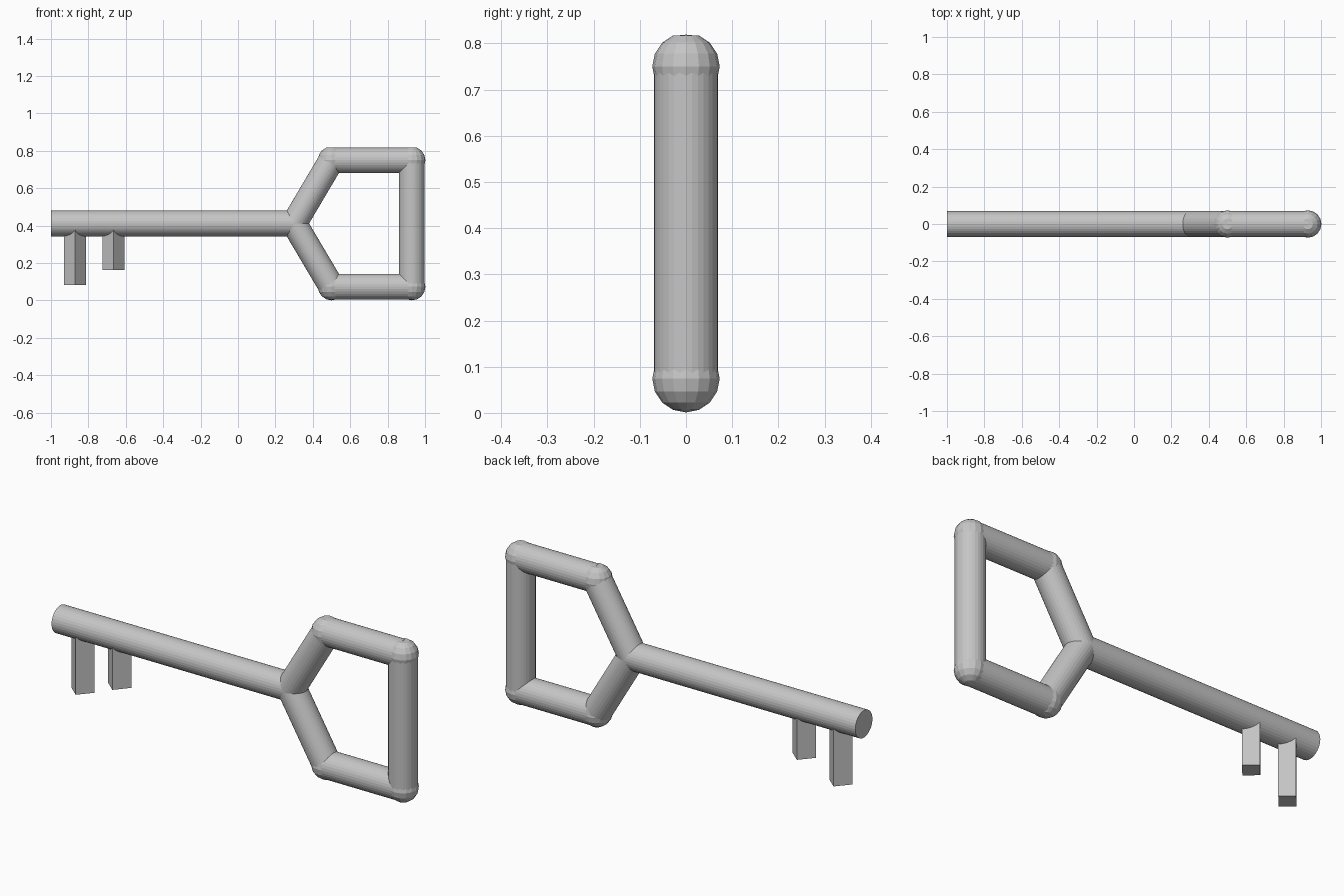
import bpy, bmesh
from math import radians
from mathutils import Vector, Matrix

cube = bpy.data.objects.get("Cube")
if cube:
    bpy.data.objects.remove(cube, do_unlink=True)

metal = bpy.data.materials.new("grey_metal")
metal.use_nodes = True
GREY = (0.56, 0.56, 0.56, 1)
metal.diffuse_color = GREY
metal.node_tree.nodes["Principled BSDF"].inputs["Base Color"].default_value = GREY

TUBE, BALL = 0.069, 0.073
MID = 0.412


def finish(name, bm):
    mesh = bpy.data.meshes.new(name)
    bm.to_mesh(mesh)
    bm.free()
    mesh.materials.append(metal)
    obj = bpy.data.objects.new(name, mesh)
    bpy.context.collection.objects.link(obj)
    return obj


def tube(name, start, end):
    """Round bar between two points given as (x, z)."""
    a, b = Vector((start[0], 0, start[1])), Vector((end[0], 0, end[1]))
    turn = (b - a).to_track_quat('Z', 'Y').to_matrix().to_4x4()
    bm = bmesh.new()
    bmesh.ops.create_cone(bm, cap_ends=True, segments=32, radius1=TUBE, radius2=TUBE,
                          depth=(b - a).length,
                          matrix=Matrix.Translation((a + b) / 2) @ turn)
    return finish(name, bm)


def joint(name, place, flat_top):
    """Faceted ball at a bend of the bow, optionally with a flat top."""
    bm = bmesh.new()
    bmesh.ops.create_uvsphere(bm, u_segments=16, v_segments=8, radius=BALL)
    if flat_top:
        for v in bm.verts:
            v.co.z = min(v.co.z, BALL * 0.924)
    bmesh.ops.translate(bm, verts=bm.verts, vec=(place[0], 0, place[1]))
    return finish(name, bm)


def tooth(name, x, bottom):
    """Square-cut bit hanging from the shaft, turned about its height."""
    top = MID - 0.02
    bm = bmesh.new()
    bmesh.ops.create_cube(bm, size=1)
    bmesh.ops.scale(bm, verts=bm.verts, vec=(0.078, 0.09, top - bottom))
    bmesh.ops.rotate(bm, verts=bm.verts, matrix=Matrix.Rotation(radians(-41), 3, 'Z'))
    bmesh.ops.translate(bm, verts=bm.verts, vec=(x, 0, (top + bottom) / 2))
    return finish(name, bm)


# Shaft and teeth
neck = (0.30, MID)
tube("shaft", (-1, MID), neck)
tooth("long_tooth", -0.871, 0.083)
tooth("short_tooth", -0.665, 0.163)

# Bow: upper and lower halves, closed by the end bar
corners = {}
for side, sign in (("upper", 1), ("lower", -1)):
    bend = (0.50, MID + sign * 0.338)
    corner = (0.929, bend[1])
    corners[side] = corner
    tube(side + "_slanted_bar", neck, bend)
    tube(side + "_straight_bar", bend, corner)
    joint(side + "_bend_joint", bend, sign > 0)
    joint(side + "_corner_joint", corner, sign > 0)
tube("end_bar", corners["lower"], corners["upper"])
